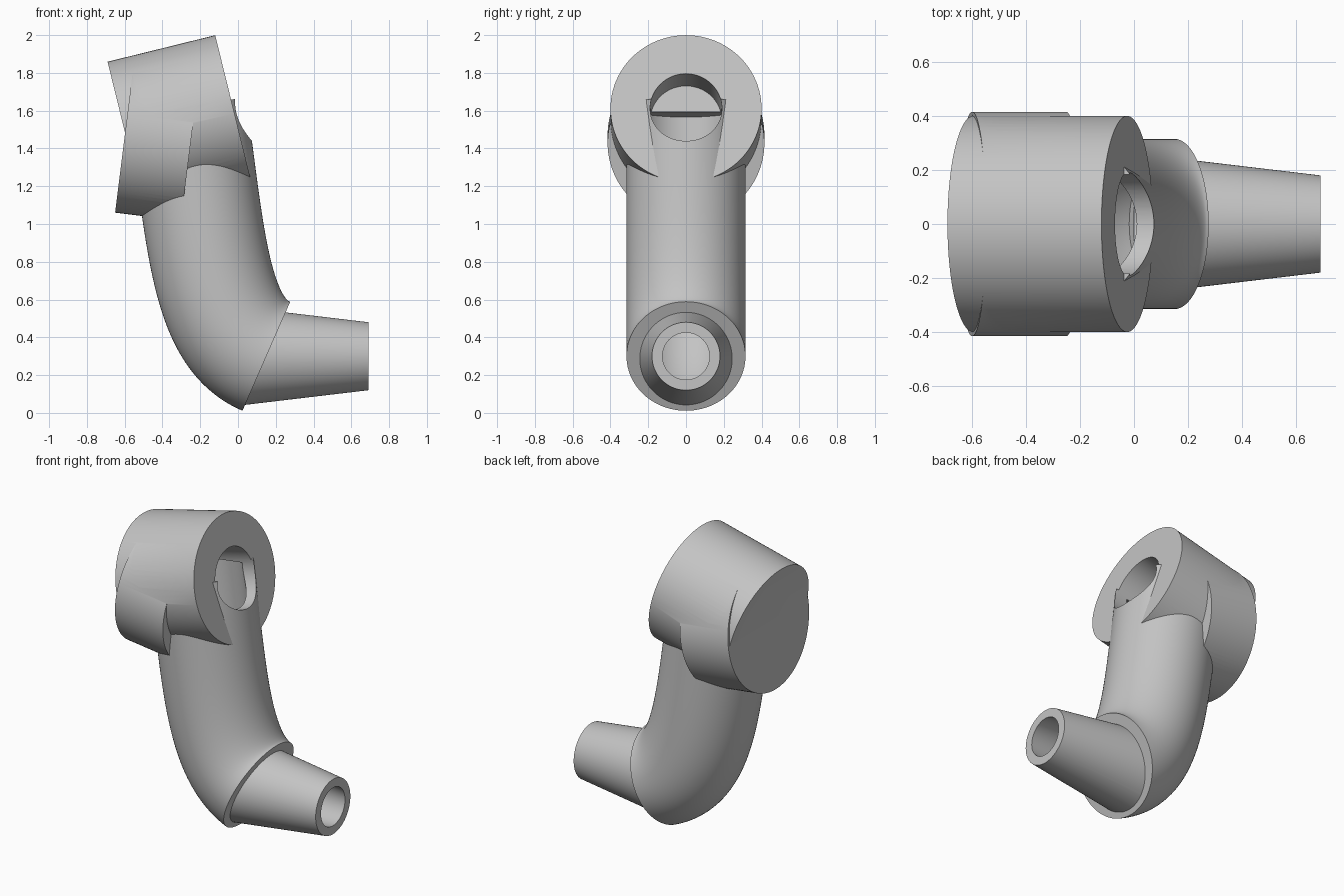
import bpy, bmesh, math
from mathutils import Vector
from mathutils.geometry import interpolate_bezier

cube = bpy.data.objects.get("Cube")
if cube:
    bpy.data.objects.remove(cube, do_unlink=True)

SEG = 96
grey = bpy.data.materials.new("plain grey")
grey.use_nodes = True
grey.diffuse_color = (0.55, 0.55, 0.55, 1)
grey.node_tree.nodes["Principled BSDF"].inputs["Base Color"].default_value = grey.diffuse_color


def sweep(name, path, radii):
    """Solid round bar along a path in the XZ plane."""
    bm = bmesh.new()
    side = Vector((0, 1, 0))
    rings = []
    last = len(path) - 1
    for i, (p, r) in enumerate(zip(path, radii)):
        t = path[min(i + 1, last)] - path[max(i - 1, 0)]
        up = t.normalized().cross(side)
        angles = [math.tau * k / SEG for k in range(SEG)]
        rings.append([bm.verts.new(p + r * (math.cos(a) * side + math.sin(a) * up)) for a in angles])
    for a, b in zip(rings, rings[1:]):
        for k in range(SEG):
            n = (k + 1) % SEG
            bm.faces.new((a[k], a[n], b[n], b[k]))
    bm.faces.new(rings[0])
    bm.faces.new(rings[-1])
    bmesh.ops.recalc_face_normals(bm, faces=bm.faces)
    mesh = bpy.data.meshes.new(name)
    bm.to_mesh(mesh)
    bm.free()
    mesh.materials.append(grey)
    obj = bpy.data.objects.new(name, mesh)
    bpy.context.collection.objects.link(obj)
    return obj


def bar(name, start, axis, length, r1, r2):
    return sweep(name, [start, start + axis * length], [r1, r2])


def combine(body, tool, operation):
    mod = body.modifiers.new(tool.name, "BOOLEAN")
    mod.object, mod.operation, mod.solver = tool, operation, "EXACT"
    bpy.context.view_layer.objects.active = body
    bpy.ops.object.modifier_apply(modifier=mod.name)
    bpy.data.objects.remove(tool, do_unlink=True)


# Centre line of the bent pipe, from the outlet up into the head
outlet = Vector((0.15, 0, 0.30))
top = Vector((-0.24, 0, 1.41))
out_dir = Vector((-0.924, 0, 0.382))
top_dir = Vector((-0.13, 0, 0.99)).normalized()
curve = interpolate_bezier(outlet, outlet + 0.29 * out_dir, top - 0.6 * top_dir, top, 60)


def pipe(name, radius, first, rise):
    path = list(curve[first:]) + [top + rise * top_dir]
    return sweep(name, path, [radius] * len(path))


# Tilted head, slanted collar, pipe and tapered nozzle
head_dir = Vector((0.971, 0, 0.239))
head_face = Vector((-0.025, 0, 1.611))
collar_dir = Vector((0.992, 0, -0.124))
x_dir = Vector((1, 0, 0))
body = bar("pipe_elbow", head_face, -head_dir, 0.587, 0.4, 0.4)
collar = bar("collar", Vector((-0.599, 0, 1.472)), collar_dir, 0.351, 0.415, 0.415)
nozzle = bar("nozzle", Vector((0, 0, 0.30)), x_dir, 0.69, 0.262, 0.18)
for part in (collar, pipe("pipe", 0.315, 0, 0.22), nozzle):
    combine(body, part, "UNION")

# Hollow inside: pipe passage, head bore and nozzle bore
passage = pipe("pipe_passage", 0.25, 3, 0.19)
bore = bar("head_bore", head_face - 0.27 * head_dir, head_dir, 0.6, 0.19, 0.19)
nozzle_bore = bar("nozzle_bore", Vector((0, 0, 0.30)), x_dir, 0.72, 0.18, 0.122)
for cutter in (passage, bore, nozzle_bore):
    cutter.hide_render = True
    combine(body, cutter, "DIFFERENCE")

# Smooth walls, crisp rims
bpy.ops.object.select_all(action="DESELECT")
body.select_set(True)
bpy.context.view_layer.objects.active = body
bpy.ops.object.shade_smooth_by_angle(angle=math.radians(25))
